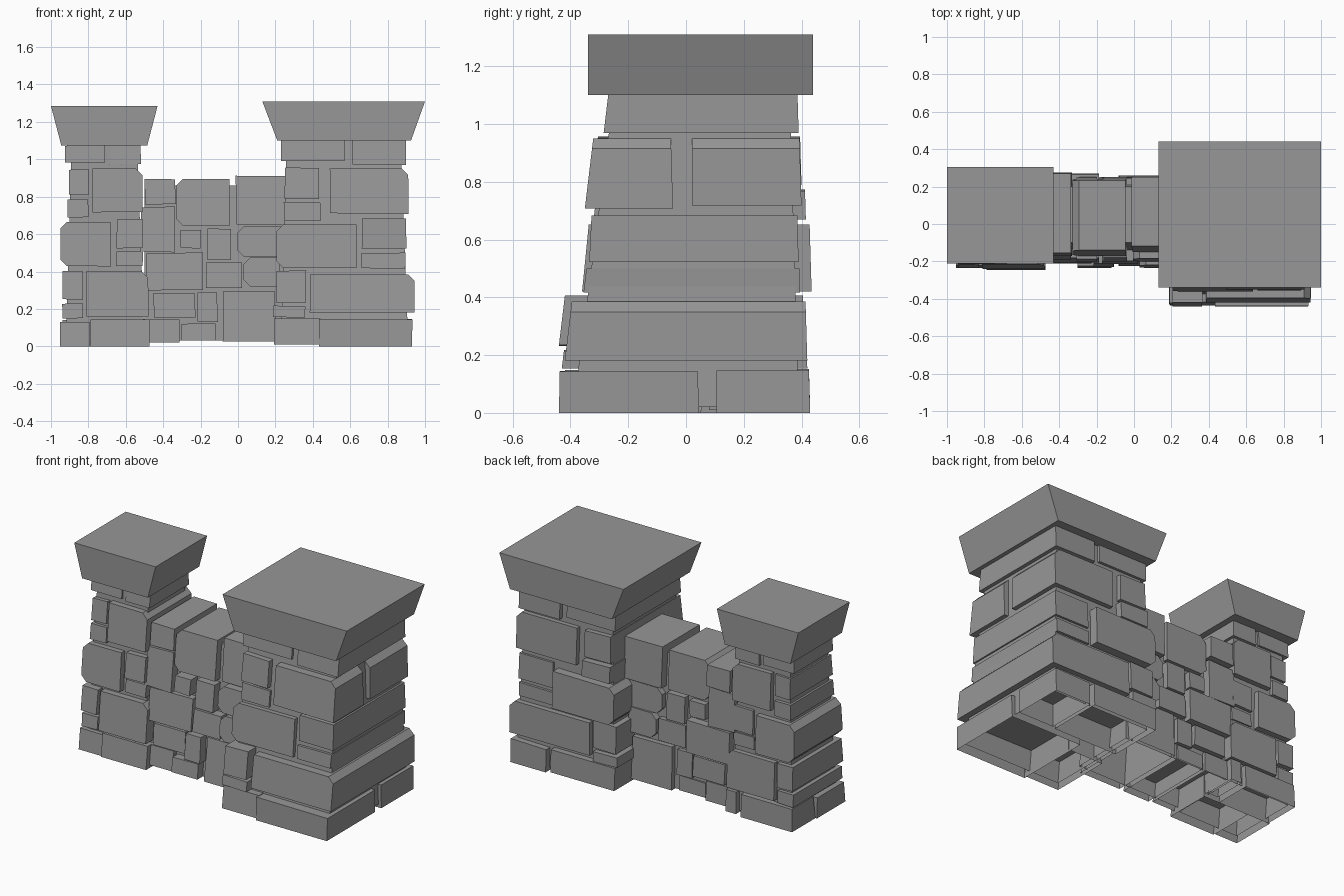
import bpy, bmesh, random

random.seed(4)
grey = bpy.data.materials.new("dark_stone")
grey.diffuse_color = (0.31, 0.31, 0.31, 1)


def finish(name, bm):
    bmesh.ops.recalc_face_normals(bm, faces=bm.faces)
    # ground stones are hollow underneath
    low = [f for f in bm.faces if f.normal.z < -0.9 and f.calc_center_median().z < 0.045]
    bmesh.ops.delete(bm, geom=low, context='FACES')
    me = bpy.data.meshes.new(name)
    bm.to_mesh(me)
    bm.free()
    me.materials.append(grey)
    bpy.context.collection.objects.link(bpy.data.objects.new(name, me))


def stone(bm, x0, x1, z0, z1, yf, yb, slope=0.12, cuts=""):
    """Stone with a leaning front; cuts names the clipped corners (a=bl b=br c=tr d=tl)."""
    c, j = 0.035, (lambda: random.uniform(-0.003, 0.003))
    prof = []
    for key, x, z, sx, sz in (("a", x0, z0, 1, 1), ("b", x1, z0, -1, 1),
                              ("c", x1, z1, -1, -1), ("d", x0, z1, 1, -1)):
        if key in cuts:
            pts = [(x, z + sz * c), (x + sx * c, z)]
            prof += pts if key in "ac" else pts[::-1]
        else:
            prof.append((x + j(), z + (j() if z > 0.05 else 0)))
    front = [bm.verts.new((x, yf + slope * (z - z0), z)) for x, z in prof]
    back = [bm.verts.new((x, yb - 0.03 * (z - z0), z)) for x, z in prof]
    bm.faces.new(front)
    bm.faces.new(back[::-1])
    for i in range(len(prof)):
        k = (i + 1) % len(prof)
        bm.faces.new((front[i], back[i], back[k], front[k]))


def core(bm, bottom, top, z0, z1):
    """Tapered block; bottom and top are (x0, x1, y0, y1)."""
    rings = [[bm.verts.new((r[a], r[b], z)) for a, b in ((0, 2), (1, 2), (1, 3), (0, 3))]
             for r, z in ((bottom, z0), (top, z1))]
    for r in rings:
        bm.faces.new(r)
    for i in range(4):
        k = (i + 1) % 4
        bm.faces.new((rings[0][i], rings[0][k], rings[1][k], rings[1][i]))


# left pillar stones: x0, x1, z0, z1, front y, back y
left = [
    (-.95, -.79, 0, .13, -.235, .05), (-.79, -.475, 0, .145, -.245, .05),
    (-.94, -.58, 0, .14, .05, .285), (-.55, -.475, .01, .145, .08, .285),
    (-.94, -.83, .15, .23, -.225, .27), (-.94, -.83, .25, .40, -.235, .275),
    (-.81, -.48, .16, .40, -.24, .28, .1, "c"), (-.95, -.68, .43, .665, -.215, .28, .1, "ad"),
    (-.65, -.51, .43, .51, -.2, .25), (-.65, -.51, .525, .68, -.21, .26),
    (-.91, -.80, .69, .785, -.18, .26), (-.90, -.80, .81, .945, -.18, .25),
    (-.78, -.51, .715, .95, -.2, .27, .1, "c"),
    (-.925, -.71, .985, 1.075, -.15, .245), (-.685, -.52, .975, 1.075, -.145, .25),
]
# wall stones between the pillars
wall = [
    (-.48, -.31, .02, .145, -.21, .25), (-.30, -.12, .03, .12, -.235, .24),
    (-.45, -.23, .155, .285, -.21, .26), (-.215, -.11, .13, .29, -.23, .25),
    (-.08, .20, .025, .295, -.225, .26), (-.49, -.19, .30, .50, -.205, .27),
    (-.17, .02, .31, .45, -.215, .25), (.03, .22, .32, .475, -.235, .26, .1, "ad"),
    (-.52, -.34, .505, .745, -.19, .26), (-.50, -.335, .76, .895, -.17, .275),
    (-.31, -.20, .525, .625, -.2, .25), (-.165, -.04, .46, .63, -.2, .25),
    (-.33, -.045, .645, .895, -.17, .24, .12, "ad"), (-.005, .25, .48, .64, -.2, .25, .1, "ad"),
    (-.01, .27, .65, .91, -.15, .26),
]
# right pillar stones
right = [
    (.19, .44, .01, .15, -.435, -.05), (.435, .93, 0, .145, -.44, .045, .02),
    (.68, .93, 0, .145, .105, .43, 0), (.2, .65, .01, .15, .08, .43),
    (.19, .36, .155, .215, -.43, .42), (.205, .365, .235, .405, -.44, .41),
    (.385, .945, .18, .385, -.42, .42, .12, "c"), (.205, .635, .42, .65, -.36, .435, .1, "ad"),
    (.66, .895, .415, .50, -.355, .395), (.66, .90, .525, .685, -.335, .39, .05),
    (.245, .44, .67, .77, -.32, .415), (.25, .435, .79, .955, -.325, .40),
    (.49, .91, .71, .95, -.35, -.045, .12, "c"), (.49, .91, .715, .95, .02, .40, 0, "c"),
    (.23, .57, .99, 1.10, -.28, .38), (.61, .90, .97, 1.10, -.285, .39),
]

# inner fill behind the joints: bottom and top rectangles, z range
fill = {
    "left_pillar": ((-.92, -.50, -.2, .25), (-.89, -.54, -.13, .23), .02, 1.08),
    "wall": ((-.5, .25, -.18, .23), (-.5, .25, -.1, .2), .03, .86),
    "right_pillar": ((.23, .91, -.39, .39), (.26, .87, -.25, .36), .02, 1.10),
}
for name, stones in (("left_pillar", left), ("wall", wall), ("right_pillar", right)):
    bm = bmesh.new()
    for s in stones:
        stone(bm, *s)
    finish(name + "_stones", bm)
    bm = bmesh.new()
    core(bm, *fill[name])
    finish(name + "_fill", bm)

# capstones, flared sideways with upright front and back
for name, lo, hi, z0, z1 in (
        ("left_cap", (-.945, -.485, -.21, .305), (-1, -.43, -.21, .305), 1.075, 1.285),
        ("right_cap", (.21, .925, -.34, .44), (.13, 1, -.34, .44), 1.10, 1.31)):
    bm = bmesh.new()
    core(bm, lo, hi, z0, z1)
    finish(name, bm)
